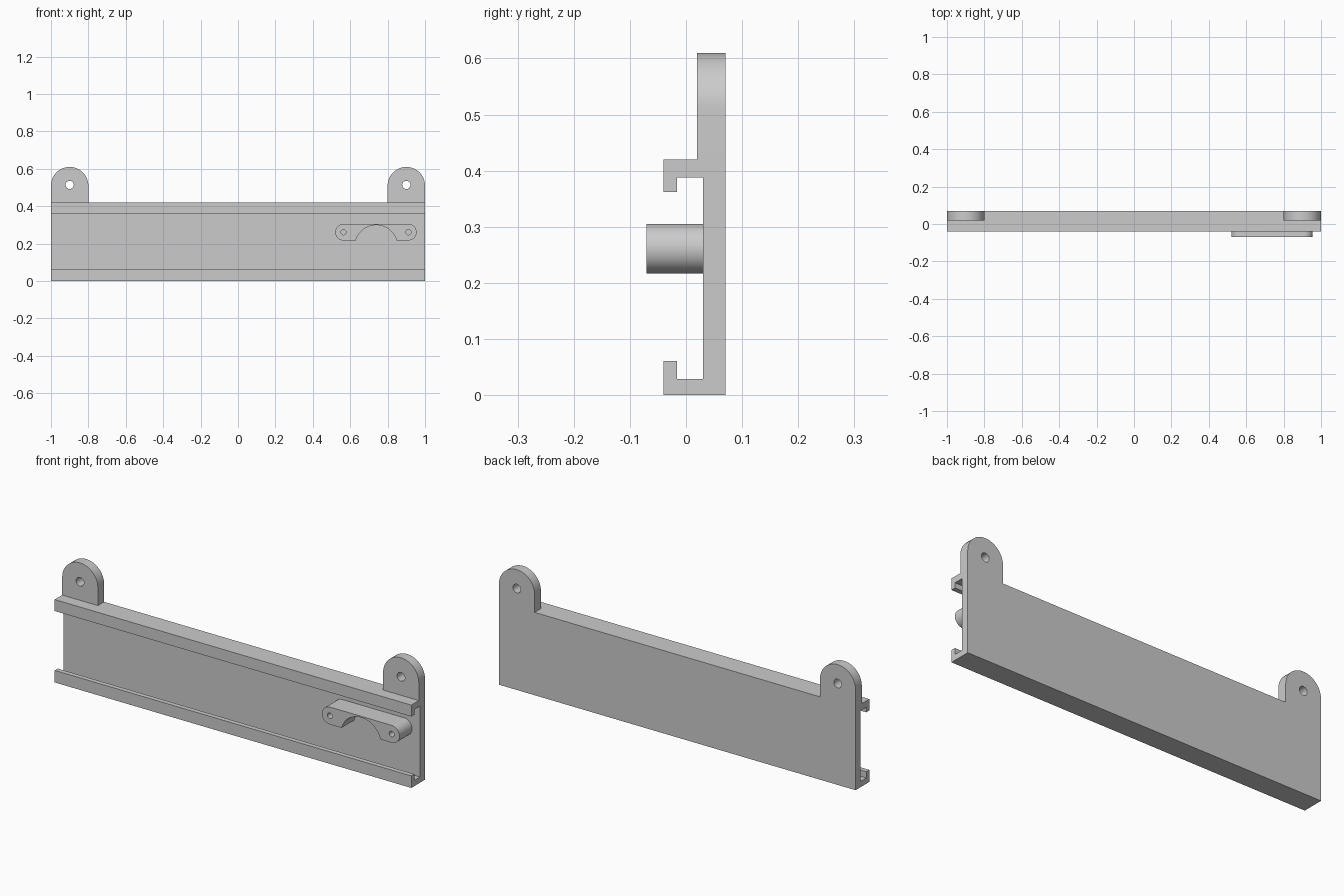
import bpy, bmesh, math
from mathutils import Vector

if "Cube" in bpy.data.objects:
    bpy.data.objects.remove(bpy.data.objects["Cube"])


def arc(cx, cz, r, a0, a1, n):
    """Points on an arc, angles in degrees, both ends included."""
    return [(cx + r * math.cos(math.radians(a0 + (a1 - a0) * i / n)),
             cz + r * math.sin(math.radians(a0 + (a1 - a0) * i / n)))
            for i in range(n + 1)]


def circle(cx, cz, r, n=32):
    return arc(cx, cz, r, 0, 360, n)[:-1]


def extruded(name, loops, place, shift):
    """Fill an outline (plus hole loops) and extrude it into a solid."""
    bm = bmesh.new()
    edges = []
    for loop in loops:
        vs = [bm.verts.new(place(*p)) for p in loop]
        edges += [bm.edges.new((vs[i - 1], vs[i])) for i in range(len(vs))]
    if len(loops) == 1:
        bm.faces.new(vs)
    else:
        bmesh.ops.triangle_fill(bm, edges=edges, use_beauty=True)
    new = bmesh.ops.extrude_face_region(bm, geom=bm.faces[:])["geom"]
    bmesh.ops.translate(bm, vec=Vector(shift),
                        verts=[v for v in new if isinstance(v, bmesh.types.BMVert)])
    bmesh.ops.recalc_face_normals(bm, faces=bm.faces[:])
    me = bpy.data.meshes.new(name)
    bm.to_mesh(me)
    bm.free()
    ob = bpy.data.objects.new(name, me)
    bpy.context.collection.objects.link(ob)
    bpy.ops.object.select_all(action='DESELECT')
    ob.select_set(True)
    bpy.context.view_layer.objects.active = ob
    bpy.ops.object.shade_smooth_by_angle(angle=math.radians(30))
    return ob


# Back plate with hooked rails along top and bottom
rail = [(0.07, 0), (0.07, 0.42), (-0.04, 0.42), (-0.04, 0.362),
        (-0.016, 0.362), (-0.016, 0.388), (0.03, 0.388), (0.03, 0.029),
        (-0.016, 0.029), (-0.016, 0.061), (-0.04, 0.061), (-0.04, 0)]
extruded("channel_rail", [rail], lambda y, z: (-1, y, z), (2, 0, 0))

# Round-topped mounting ears with screw holes
for side, cx in (("left", -0.9), ("right", 0.9)):
    outline = [(cx - 0.1, 0.42), (cx + 0.1, 0.42)] + arc(cx, 0.51, 0.1, 0, 180, 40)
    extruded("mounting_ear_" + side, [outline, circle(cx, 0.514, 0.022)],
             lambda x, z: (x, 0.02, z), (0, 0.05, 0))

# Cable clamp: rounded bar with an arch cut from below and two screw holes
xl, xr, zc, r = 0.564, 0.911, 0.261, 0.044
mid, arch_z, arch_r = 0.739, 0.185, 0.114
a = math.degrees(math.asin((zc - r - arch_z) / arch_r))
outline = (arc(xl, zc, r, 90, 270, 24) + arc(mid, arch_z, arch_r, 180 - a, a, 32)
           + arc(xr, zc, r, -90, 90, 24))
extruded("cable_clamp", [outline, circle(xl, zc, 0.014, 24), circle(xr, zc, 0.014, 24)],
         lambda x, z: (x, -0.07, z), (0, 0.1, 0))
